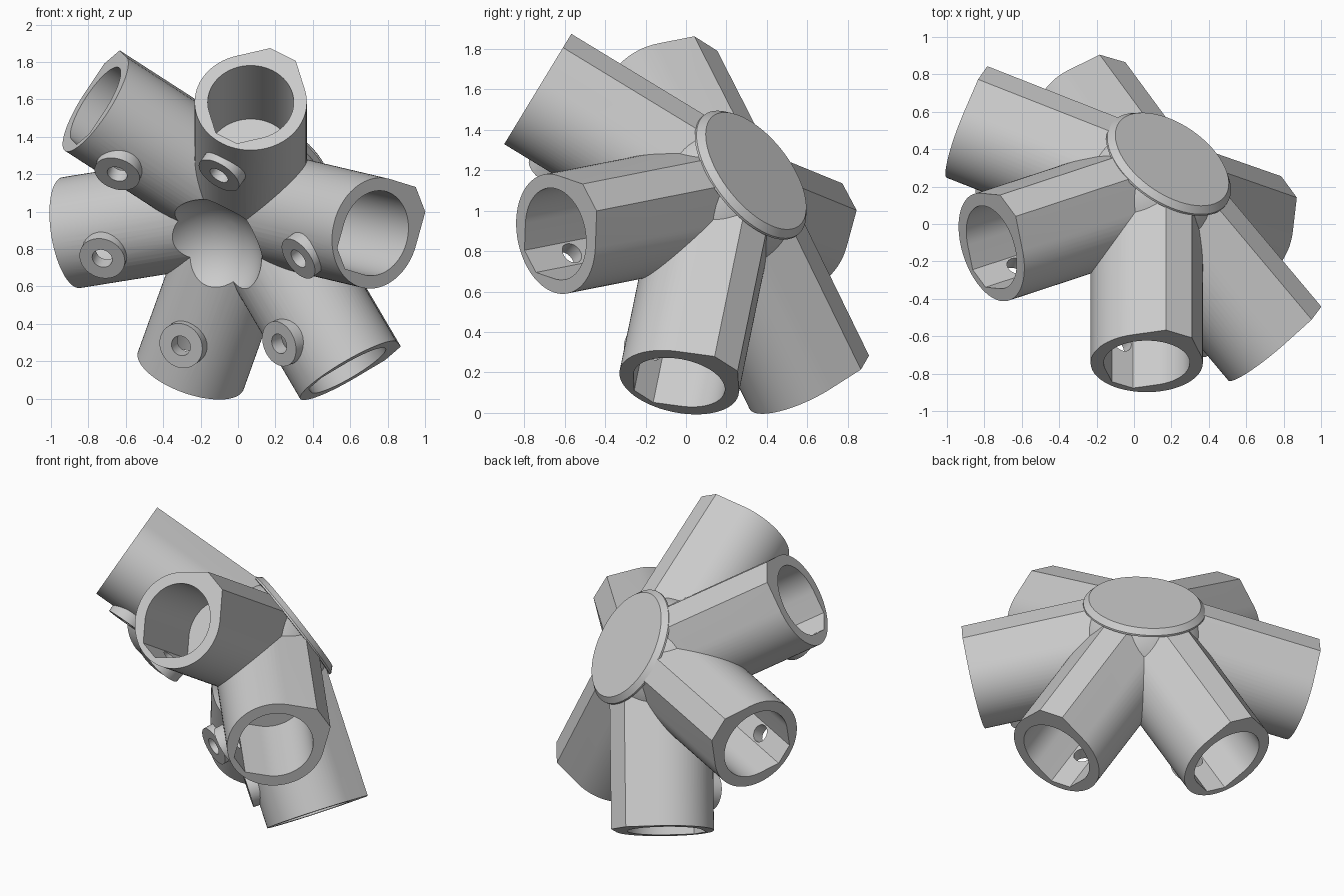
import bpy, bmesh
from math import sin, cos, pi, radians, sqrt
from mathutils import Vector, Matrix

cube = bpy.data.objects.get("Cube")
if cube:
    bpy.data.objects.remove(cube, do_unlink=True)

# Hub frame: axis points out through the cap
CENTER = Vector((0.068, 0.149, 1.042))
AXIS = Vector((0.475, 0.692, 0.543)).normalized()
E1 = Vector((AXIS.y, -AXIS.x, 0)).normalized()
E2 = AXIS.cross(E1)

# Middle of each socket's open end
SOCKET_ENDS = [(-0.762, -0.124, 1.577), (0.068, -0.743, 1.585), (0.734, -0.644, 0.885),
               (0.591, -0.034, 0.151), (-0.252, 0.584, 0.151), (-0.891, 0.526, 0.888)]

grey = bpy.data.materials.new("light grey plastic")
grey.use_nodes = True
COLOR = (0.6, 0.6, 0.6, 1)
grey.diffuse_color = COLOR
grey.node_tree.nodes["Principled BSDF"].inputs["Base Color"].default_value = COLOR


def frame(x, y, z, origin):
    m = Matrix((x, y, z)).transposed().to_4x4()
    m.translation = origin
    return m


def loft(name, rings, matrix):
    """Closed solid through a list of (profile, height) rings."""
    bm = bmesh.new()
    loops = [[bm.verts.new((x, y, z)) for x, y in pts] for pts, z in rings]
    for a, b in zip(loops, loops[1:]):
        for i in range(len(a)):
            j = (i + 1) % len(a)
            bm.faces.new((a[i], a[j], b[j], b[i]))
    bm.faces.new(loops[0][::-1])
    bm.faces.new(loops[-1])
    bm.transform(matrix)
    bmesh.ops.recalc_face_normals(bm, faces=bm.faces)
    mesh = bpy.data.meshes.new(name)
    bm.to_mesh(mesh)
    bm.free()
    mesh.materials.append(grey)
    obj = bpy.data.objects.new(name, mesh)
    bpy.context.scene.collection.objects.link(obj)
    return obj


def circle(r, n=64):
    return [(r * cos(2 * pi * i / n), r * sin(2 * pi * i / n)) for i in range(n)]


def teardrop(r, top, sign=1, n=54):
    """Circle with 45 degree shoulders and a flat at the given height."""
    half = r * sqrt(2) - top
    arc = [0.75 * pi + 1.5 * pi * i / n for i in range(n + 1)]
    pts = [(r * cos(a), r * sin(a)) for a in arc] + [(half, top), (-half, top)]
    return [(x * sign, y * sign) for x, y in pts]


def ball_rings(r, middle, top, steps=32):
    """Rings of a ball from its lower pole up to a height above its middle."""
    lowest, highest = -0.998, top / r
    rings = []
    for i in range(steps + 1):
        s = sin(-1.5 + (i / steps) * 3.0)
        if s < highest and s > lowest:
            rings.append((circle(r * sqrt(1 - s * s)), middle + r * s))
    rings.append((circle(sqrt(r * r - top * top)), middle + top))
    return rings


# Core ball topped by a chamfered cap, and the dish for its underside
hub_frame = frame(E1, E2, AXIS, CENTER)
cap = [(circle(0.376), 0.24), (circle(0.376), 0.252), (circle(0.345), 0.285)]
hub = loft("hub_connector", ball_rings(0.41, 0, 0.24) + cap, hub_frame)
bodies = []
cutters = [loft("dish_cutter", ball_rings(0.31, -0.526, 0.309), hub_frame)]

# Six sockets, each with a bore, a screw boss and a screw hole
for end in SOCKET_ENDS:
    arm = Vector(end) - CENTER
    length = arm.length
    along = arm.normalized()
    up = (AXIS - along * AXIS.dot(along)).normalized()
    side = up.cross(along)
    socket = frame(side, up, along, CENTER)
    outer = teardrop(0.30, 0.345)
    bodies.append(loft("socket", [(outer, 0.2), (outer, length)], socket))
    bore = teardrop(0.23, 0.26, -1)
    cutters.append(loft("bore_cutter", [(bore, length - 0.55), (bore, length + 0.1)], socket))
    screw = frame(side, along, -up, CENTER + along * 0.775)
    boss, hole = circle(0.125, 40), circle(0.055, 32)
    bodies.append(loft("screw_boss", [(boss, 0.2), (boss, 0.34)], screw))
    cutters.append(loft("screw_cutter", [(hole, 0.1), (hole, 0.45)], screw))

# Merge the bodies, then cut the hollows
for op, parts in (("UNION", bodies), ("DIFFERENCE", cutters)):
    for part in parts:
        mod = hub.modifiers.new(part.name, "BOOLEAN")
        mod.operation = op
        mod.object = part
        mod.solver = "EXACT"
bpy.context.view_layer.update()
result = bpy.data.meshes.new_from_object(
    hub.evaluated_get(bpy.context.evaluated_depsgraph_get()))
hub.modifiers.clear()
hub.data = result
result.materials.clear()
result.materials.append(grey)
for part in bodies + cutters:
    bpy.data.objects.remove(part, do_unlink=True)

# Smooth round walls, keep edges crisp
bpy.ops.object.select_all(action="DESELECT")
hub.select_set(True)
bpy.context.view_layer.objects.active = hub
bpy.ops.object.shade_smooth_by_angle(angle=radians(25))
